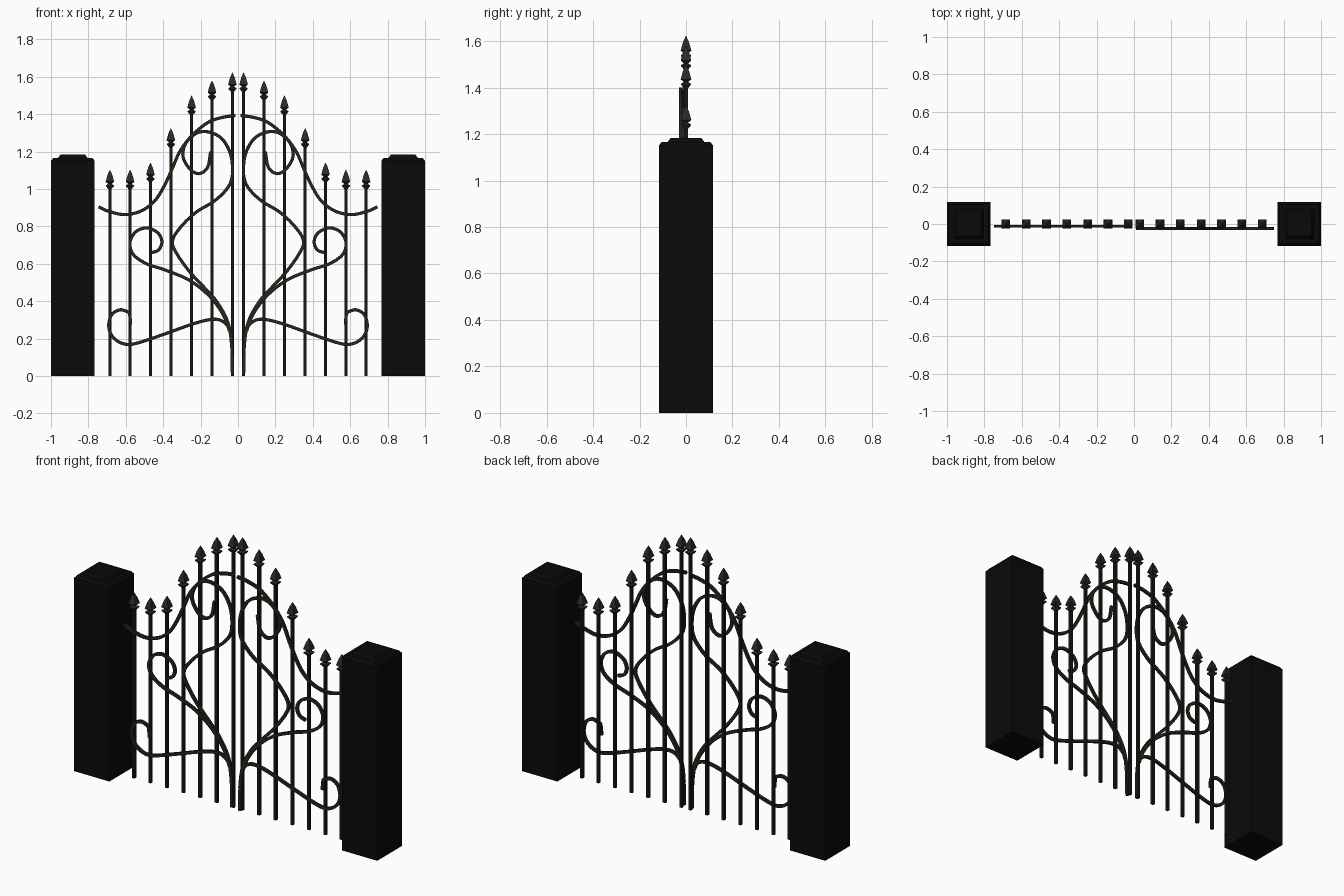
import bpy, bmesh, math
from mathutils import Vector

if "Cube" in bpy.data.objects:
    bpy.data.objects.remove(bpy.data.objects["Cube"])


def material(name, rgb):
    m = bpy.data.materials.new(name)
    m.diffuse_color = (*rgb, 1)
    m.use_nodes = True
    m.node_tree.nodes["Principled BSDF"].inputs["Base Color"].default_value = m.diffuse_color
    return m


STONE = material("black pillar", (0.003, 0.003, 0.003))
IRON = material("dark iron", (0.008, 0.009, 0.006))
SPEAR = material("spear iron", (0.022, 0.023, 0.018))
SCROLL = material("scroll iron", (0.019, 0.019, 0.012))


def finish(bm, name, mat):
    bmesh.ops.recalc_face_normals(bm, faces=bm.faces)
    me = bpy.data.meshes.new(name)
    bm.to_mesh(me)
    bm.free()
    me.materials.append(mat)
    ob = bpy.data.objects.new(name, me)
    bpy.context.collection.objects.link(ob)
    return ob


def skin(bm, rings):
    """Joins rings of points into a closed solid."""
    vs = [[bm.verts.new(p) for p in r] for r in rings]
    n = len(vs[0])
    for a, b in zip(vs, vs[1:]):
        for i in range(n):
            bm.faces.new((a[i], a[(i + 1) % n], b[(i + 1) % n], b[i]))
    bm.faces.new(vs[0])
    bm.faces.new(vs[-1])


def square_stack(name, mat, cx, profile):
    """Square-section solid from (half width, z) pairs."""
    bm = bmesh.new()
    skin(bm, [[(cx + sx * r, sy * r, z) for sx, sy in ((-1, -1), (1, -1), (1, 1), (-1, 1))]
              for r, z in profile])
    return finish(bm, name, mat)


def smooth_path(pts, steps=6):
    """Catmull-Rom curve through the points."""
    p = [pts[0] * 2 - pts[1]] + pts + [pts[-1] * 2 - pts[-2]]
    out = []
    for i in range(1, len(p) - 2):
        a, b, c, d = p[i - 1:i + 3]
        for k in range(steps):
            t = k / steps
            out.append(0.5 * (2 * b + (c - a) * t + (2 * a - 5 * b + 4 * c - d) * t * t
                              + (3 * b - a - 3 * c + d) * t ** 3))
    return out + [pts[-1]]


def ribbon(name, pts, side, y, half=0.0085, depth=0.007):
    """Flat iron strip bent along a path in the x-z plane."""
    path = smooth_path([Vector((side * x, z)) for x, z in pts])
    rings = []
    for i, p in enumerate(path):
        t = (path[min(i + 1, len(path) - 1)] - path[max(i - 1, 0)]).normalized()
        n = Vector((-t.y, t.x)) * half
        rings.append([(p.x + s * n.x, y + d * depth, p.y + s * n.y)
                      for s, d in ((-1, -1), (1, -1), (1, 1), (-1, 1))])
    bm = bmesh.new()
    skin(bm, rings)
    return finish(bm, name, SCROLL)


# Scroll paths for one leaf: distance from centre, height
ARCH = [(.745, .905), (.695, .882), (.605, .863), (.515, .884), (.445, .937), (.397, 1.012),
        (.354, 1.103), (.311, 1.2), (.247, 1.285), (.162, 1.355), (.087, 1.382), (.013, 1.393)]
HEART = [(.146, 1.2), (.163, 1.115), (.21, 1.082), (.258, 1.108), (.294, 1.173), (.28, 1.243),
         (.226, 1.296), (.162, 1.306), (.087, 1.27), (.039, 1.184), (.03, 1.077), (.055, 1.007),
         (.125, .937), (.221, .878), (.301, .803), (.349, .728), (.333, .664), (.258, .557),
         (.168, .46), (.109, .391), (.055, .289), (.034, .166), (.03, .005)]
MIDDLE = [(.464, .659), (.424, .675), (.407, .718), (.429, .766), (.488, .792), (.547, .771),
          (.578, .712), (.558, .648), (.488, .6), (.392, .568), (.274, .52), (.189, .461),
          (.125, .396), (.075, .32), (.045, .24)]
LOWER = [(.574, .275), (.579, .327), (.59, .343), (.632, .354), (.676, .327), (.691, .262),
         (.665, .204), (.606, .171), (.536, .177), (.392, .225), (.258, .273), (.162, .3),
         (.098, .3), (.055, .268), (.039, .22), (.031, .14)]

# Bars: distance from centre, height of the spear tip
BARS = [(.03, 1.623), (.139, 1.58), (.248, 1.5), (.359, 1.325), (.468, 1.141),
        (.577, 1.103), (.685, 1.103)]

for side, label, y in ((-1, "left", -.012), (1, "right", -.024)):
    # Pillar with chamfered top and raised cap
    square_stack(f"{label}_pillar", STONE, side * .883,
                 [(.117, 0), (.117, 1.15), (.105, 1.166), (.079, 1.166), (.066, 1.184)])
    # Upright bars with pyramid spear heads
    for i, (x, top) in enumerate(BARS):
        square_stack(f"{label}_bar_{i}", IRON, side * x, [(.0085, 0), (.0085, top - .08)])
        square_stack(f"{label}_spear_{i}", SPEAR, side * x,
                     [(.007, top - .105), (.021, top - .088), (.021, top - .083), (.009, top - .076),
                      (.023, top - .064), (.013, top - .028), (.0008, top)])
    # Bent scrollwork
    for name, pts in (("arch", ARCH), ("heart_scroll", HEART),
                      ("middle_scroll", MIDDLE), ("lower_scroll", LOWER)):
        ribbon(f"{label}_{name}", pts, side, y)
